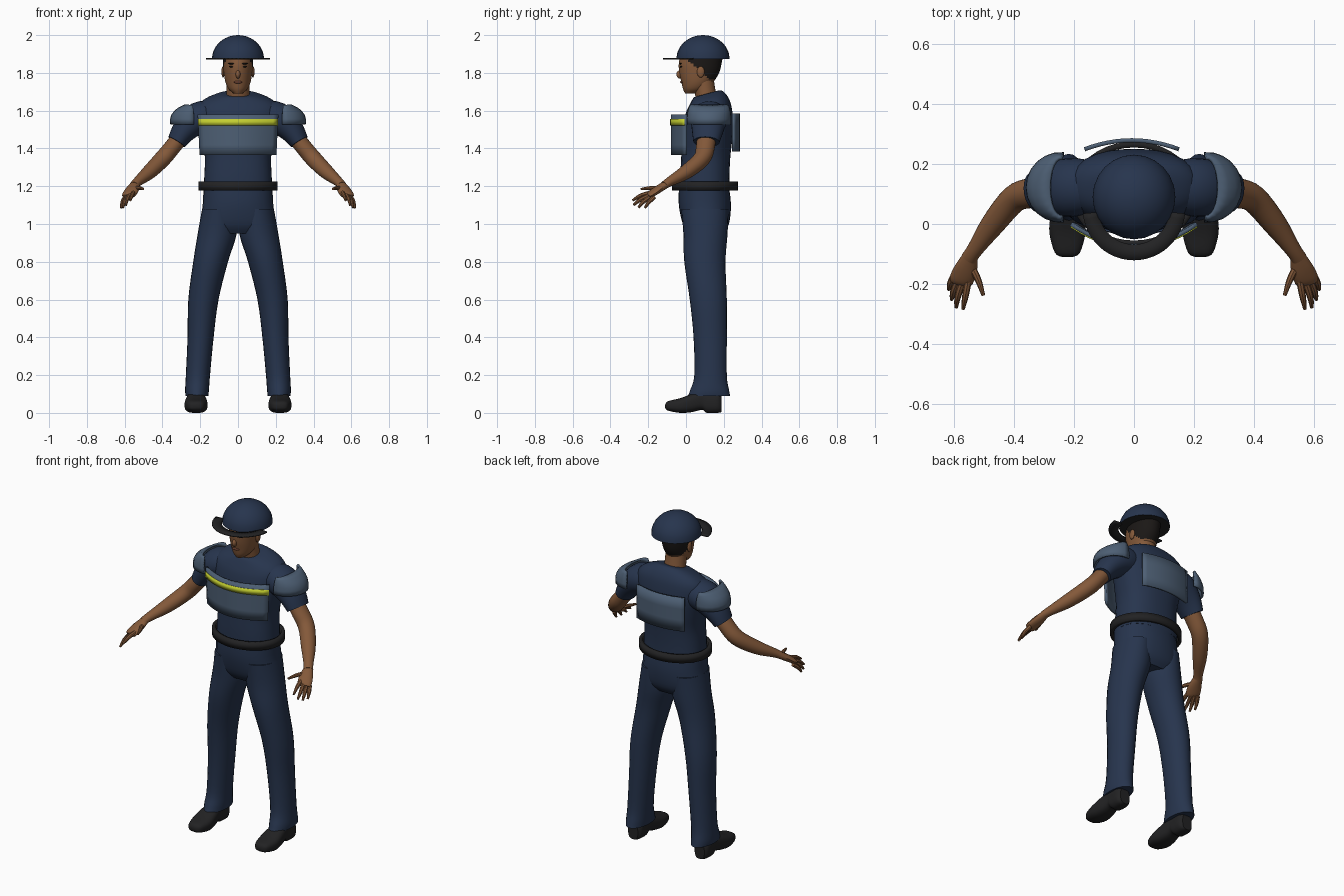
import bpy, bmesh
from math import sin, cos, pi, radians
from mathutils import Vector

if "Cube" in bpy.data.objects:
    bpy.data.objects.remove(bpy.data.objects["Cube"])


def material(name, r, g, b):
    m = bpy.data.materials.new(name)
    m.use_nodes = True
    m.diffuse_color = (r, g, b, 1)
    bsdf = next(n for n in m.node_tree.nodes if n.type == 'BSDF_PRINCIPLED')
    bsdf.inputs["Base Color"].default_value = (r, g, b, 1)
    bsdf.inputs["Roughness"].default_value = 0.8
    return m


NAVY = material("navy cloth", 0.02, 0.035, 0.075)
PLATE = material("slate armour", 0.075, 0.115, 0.175)
YELLOW = material("safety yellow", 0.55, 0.62, 0.03)
BLACK = material("black leather", 0.016, 0.016, 0.017)
SKIN = material("brown skin", 0.23, 0.10, 0.042)
HAIR = material("dark hair", 0.011, 0.009, 0.008)
LIP = material("lips", 0.17, 0.06, 0.035)

X, Y, Z = Vector((1, 0, 0)), Vector((0, 1, 0)), Vector((0, 0, 1))


def finish(name, bm, mats, mirror=False, thickness=0, rule=None):
    """Turn a bmesh into a smooth shaded object with its modifiers."""
    bmesh.ops.remove_doubles(bm, verts=bm.verts, dist=0.0001)
    bmesh.ops.recalc_face_normals(bm, faces=bm.faces)
    for f in bm.faces:
        f.smooth = True
        if rule:
            f.material_index = int(rule(f.calc_center_median(), f.normal))
    mesh = bpy.data.meshes.new(name)
    bm.to_mesh(mesh)
    bm.free()
    mesh.set_sharp_from_angle(angle=radians(40))
    for m in mats:
        mesh.materials.append(m)
    ob = bpy.data.objects.new(name, mesh)
    bpy.context.collection.objects.link(ob)
    if thickness:
        mod = ob.modifiers.new("thickness", 'SOLIDIFY')
        mod.thickness, mod.offset = thickness, 0
    if mirror:
        ob.modifiers.new("mirror", 'MIRROR')
    return ob


def spline(rows, steps):
    """Catmull-Rom interpolation through rows of numbers."""
    out, n = [], len(rows)
    for i in range(n - 1):
        p = [rows[max(0, min(n - 1, i + k))] for k in (-1, 0, 1, 2)]
        for s in range(steps):
            t = s / steps
            out.append([b + 0.5 * t * (c - a + t * (2*a - 5*b + 4*c - d + t * (3*(b - c) + d - a)))
                        for a, b, c, d in zip(*p)])
    return out + [list(rows[-1])]


def loft(name, rows, mats, axes=None, power=2, sides=24, steps=4, tilt=None, **kw):
    """Skin rounded sections (x, y, z, radius a, radius b); no axes means a bent tube."""
    bm = bmesh.new()
    rows = spline(rows, steps)
    rings = []
    for i, (x, y, z, a, b) in enumerate(rows):
        c = Vector((x, y, z))
        if axes:
            u, v = axes
        else:
            t = Vector(rows[min(i + 1, len(rows) - 1)][:3]) - Vector(rows[max(i - 1, 0)][:3])
            u = t.cross(Z).normalized()
            v = u.cross(t).normalized()
        ring = []
        for k in range(sides):
            ca, sa = cos(2 * pi * k / sides), sin(2 * pi * k / sides)
            r = (abs(ca) ** power + abs(sa) ** power) ** (-1 / power)
            p = c + u * (a * r * ca) + v * (b * r * sa)
            if tilt:
                p.z += tilt(c, p)
            ring.append(bm.verts.new(p))
        rings.append(ring)
    for lo, hi in zip(rings, rings[1:]):
        for k in range(sides):
            j = (k + 1) % sides
            bm.faces.new((lo[k], lo[j], hi[j], hi[k]))
    bm.faces.new(rings[0])
    bm.faces.new(rings[-1])
    return finish(name, bm, mats, **kw)


def sheet(name, fn, nu, nv, mat, thickness, **kw):
    """Grid of fn(s, t) for s, t in 0..1, given a thickness."""
    bm = bmesh.new()
    g = [[bm.verts.new(fn(i / nu, j / nv)) for j in range(nv + 1)] for i in range(nu + 1)]
    for i in range(nu):
        for j in range(nv):
            bm.faces.new((g[i][j], g[i + 1][j], g[i + 1][j + 1], g[i][j + 1]))
    return finish(name, bm, [mat], thickness=thickness, **kw)


def ball(name, centre, size, mat, **kw):
    bm = bmesh.new()
    bmesh.ops.create_uvsphere(bm, u_segments=14, v_segments=8, radius=1)
    for v in bm.verts:
        v.co = Vector(centre) + Vector([p * s for p, s in zip(v.co, size)])
    return finish(name, bm, [mat], **kw)


def upright(rows):
    """Rows (z, x, y, a, b) to section rows."""
    return [(x, y, z, a, b) for z, x, y, a, b in rows]


# Shirt, with the collar dipping at the front
loft("shirt", upright([
    (1.17, 0, .10, .183, .130), (1.26, 0, .10, .178, .130), (1.36, 0, .105, .176, .130),
    (1.46, 0, .112, .195, .134), (1.55, 0, .12, .215, .130), (1.62, 0, .125, .213, .115),
    (1.66, 0, .122, .175, .097), (1.685, 0, .115, .11, .077), (1.69, 0, .11, .075, .064)]),
    [NAVY], (X, Y), power=2.4, sides=32,
    tilt=lambda c, p: max(0, (c.z - 1.6) * 3) * (p.y - c.y))
loft("sleeves", [(.13, .125, 1.57, .085, .08), (.21, .122, 1.56, .098, .085),
                 (.28, .115, 1.50, .085, .068), (.325, .108, 1.435, .07, .05)], [NAVY], mirror=True)

# Trousers
loft("hips", upright([(1.2, 0, .095, .182, .132), (1.1, 0, .10, .187, .138),
                      (1.0, 0, .105, .198, .122), (.95, 0, .105, .16, .09)]), [NAVY], (X, Y), power=2.3)
loft("trouser_legs", upright([
    (1.08, .10, .10, .09, .125), (.95, .11, .103, .103, .117), (.8, .145, .10, .092, .109),
    (.6, .183, .118, .08, .098), (.4, .198, .128, .069, .088), (.2, .212, .13, .064, .086),
    (.12, .217, .125, .063, .103), (.09, .217, .122, .06, .112)]), [NAVY], (X, Y), mirror=True)

# Shoes: (y, underside, top, half width)
shoe = [(-.11, .025, .045, .018), (-.095, .012, .062, .042), (-.03, 0, .078, .06), (.03, .004, .1, .056),
        (.085, .016, .115, .046), (.11, 0, .115, .046), (.165, 0, .11, .046), (.188, .004, .095, .032)]
loft("shoes", [(.222, y, (lo + hi) / 2, w, (hi - lo) / 2) for y, lo, hi, w in shoe],
     [BLACK], (X, Z), power=3, mirror=True)

# Arms and hands
loft("arms", [(.29, .11, 1.48, .05, .045), (.345, .103, 1.41, .05, .044), (.40, .083, 1.345, .046, .044),
              (.47, .0, 1.275, .040, .038), (.53, -.085, 1.225, .027, .025),
              (.55, -.115, 1.205, .027, .021)], [SKIN], mirror=True)
loft("palms", [(.545, -.105, 1.21, .025, .02), (.56, -.15, 1.182, .038, .02),
               (.575, -.185, 1.158, .04, .017), (.58, -.2, 1.147, .034, .01)], [SKIN], mirror=True, sides=14)
fingers = {
    "index_fingers": [(.553, -.19, 1.165), (.562, -.24, 1.15), (.57, -.283, 1.125)],
    "middle_fingers": [(.571, -.19, 1.155), (.587, -.24, 1.13), (.593, -.278, 1.10)],
    "ring_fingers": [(.585, -.182, 1.148), (.602, -.225, 1.118), (.608, -.252, 1.087)],
    "little_fingers": [(.597, -.168, 1.142), (.612, -.197, 1.115), (.618, -.218, 1.085)],
    "thumbs": [(.545, -.135, 1.19), (.52, -.185, 1.19), (.502, -.238, 1.185)],
}
for name, path in fingers.items():
    loft(name, [(*p, r, r) for p, r in zip(path, (.012, .011, .006))], [SKIN], sides=8, mirror=True)

# Head, with the hair as the back and upper faces
loft("neck", upright([(1.62, 0, .12, .068, .06), (1.68, 0, .105, .062, .056), (1.76, 0, .09, .06, .058)]),
     [SKIN], (X, Y))
loft("head", upright([
    (1.692, 0, .03, .025, .035), (1.715, 0, .046, .05, .062), (1.75, 0, .06, .066, .084),
    (1.80, 0, .07, .075, .105), (1.85, 0, .075, .079, .113), (1.90, 0, .085, .076, .108),
    (1.95, 0, .09, .05, .07)]), [SKIN, HAIR], (X, Y), sides=40, steps=6,
    rule=lambda c, n: c.z > 1.762 and c.y > .125 - (c.z - 1.765) * 1.1)
ball("nose", (0, -.032, 1.792), (.013, .019, .022), SKIN)
ball("ears", (.079, .078, 1.805), (.009, .02, .03), SKIN, mirror=True)
ball("eyes", (.033, -.026, 1.833), (.014, .006, .005), HAIR, mirror=True)
ball("eyebrows", (.034, -.029, 1.849), (.02, .006, .004), HAIR, mirror=True)
ball("mouth", (0, -.022, 1.751), (.024, .009, .007), LIP)

# Helmet with a dark underside and a crescent brim
dome = [(0, .09, 1.873 + .127 * sin(a), .138 * cos(a), .141 * cos(a))
        for a in [radians(d) for d in (0, 15, 30, 45, 60, 75, 88)]]
loft("helmet", dome, [NAVY, BLACK], (X, Y), steps=2, rule=lambda c, n: n.z < -.5)


def brim(s, t):
    a, r = radians(185 + 170 * s), .118 + .053 * t
    return r * cos(a), .05 + r * sin(a), 1.876


sheet("helmet_brim", brim, 24, 2, BLACK, .008)


# Belt standing clear of the waist
def belt(s, t):
    a = 2 * pi * s
    return .2 * cos(a), .1 + .165 * sin(a), 1.178 + .046 * t


sheet("belt", belt, 40, 1, BLACK, .02)


# Curved body armour
def panel(x0, x1, z0, z1, y, sag, taper=0):
    def fn(s, t):
        k = 2 * s - 1
        x = (x0 + (x1 - x0) * s) * (1 - taper * (1 - t))
        return x, y + sag * k * k, z0 + (z1 - z0) * t
    return fn


sheet("chest_plate", panel(-.21, .21, 1.365, 1.58, -.073, .073, .05), 16, 4, PLATE, .014)
sheet("reflective_stripe", panel(-.211, .211, 1.522, 1.555, -.081, .073), 16, 1, YELLOW, .006)
sheet("back_plate", panel(-.165, .15, 1.385, 1.585, .279, -.03), 12, 3, PLATE, .014)


# Shoulder pads: half shells leaning in towards the neck
def pad(s, t):
    a = radians(-95 + 190 * s)
    lean = t ** 2.5
    return (.243 + (.112 - .075 * lean) * cos(a), .122 + (.112 - .014 * lean) * sin(a),
            1.528 + .1 * t ** .8)


sheet("shoulder_pads", pad, 12, 5, PLATE, .012, mirror=True)
